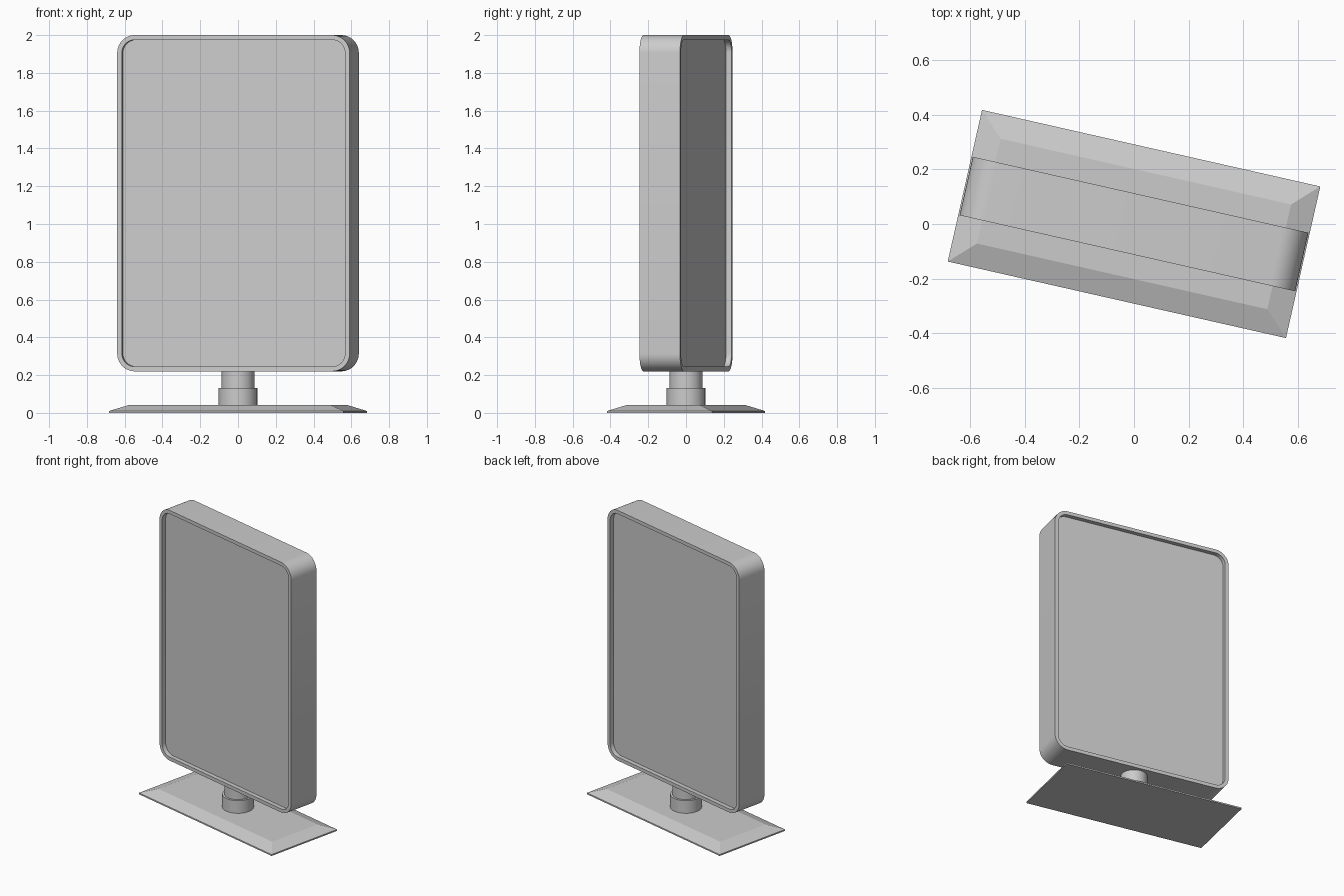
import bpy, bmesh, math

if "Cube" in bpy.data.objects:
    bpy.data.objects.remove(bpy.data.objects["Cube"])

YAW = math.radians(-12.75)
SEG = 10  # segments per rounded corner


def rounded_rect(w, h, r, seg):
    """Outline of a rounded rectangle; seg = 0 gives plain corners."""
    pts = []
    for i, (sx, sz) in enumerate([(1, 1), (-1, 1), (-1, -1), (1, -1)]):
        for k in range(seg + 1):
            a = math.pi / 2 * (i + (k / seg if seg else 0))
            dx, dz = (r * math.cos(a), r * math.sin(a)) if seg else (0, 0)
            pts.append((sx * (w / 2 - r) + dx, sz * (h / 2 - r) + dz))
    return pts


def loft(name, loops, smooth=True):
    """Skin a list of matching point loops and cap both ends."""
    bm = bmesh.new()
    rings = [[bm.verts.new(p) for p in loop] for loop in loops]
    for a, b in zip(rings, rings[1:]):
        n = len(a)
        for i in range(n):
            j = (i + 1) % n
            bm.faces.new((a[i], a[j], b[j], b[i]))
    bm.faces.new(rings[0])
    bm.faces.new(rings[-1])
    bmesh.ops.recalc_face_normals(bm, faces=bm.faces)
    me = bpy.data.meshes.new(name)
    bm.to_mesh(me)
    bm.free()
    ob = bpy.data.objects.new(name, me)
    bpy.context.collection.objects.link(ob)
    ob.rotation_euler.z = YAW
    if smooth:
        bpy.ops.object.select_all(action='DESELECT')
        ob.select_set(True)
        bpy.context.view_layer.objects.active = ob
        bpy.ops.object.shade_smooth_by_angle(angle=math.radians(30))
    return ob


# Base plate with wide chamfered top
base_loops = []
for w, d, z in [(1.272, 0.57, 0), (1.272, 0.57, 0.01), (1.092, 0.394, 0.042)]:
    base_loops.append([(x, y, z) for x, y in rounded_rect(w, d, 0, 0)])
loft("base_plate", base_loops, smooth=False)

# Stepped round post
post = []
for r, z in [(0.102, 0.03), (0.102, 0.132), (0.087, 0.132), (0.087, 0.23)]:
    post.append([(r * math.cos(t * math.tau / 48), r * math.sin(t * math.tau / 48), z)
                 for t in range(48)])
loft("post", post)

# Display housing with a recessed screen on both faces
W, H, T, R = 1.262, 1.78, 0.22, 0.095
RIM, DEPTH, ZC = 0.025, 0.03, 1.11
housing = []
for inset, y in [(RIM, -T / 2 + DEPTH), (RIM, -T / 2), (0, -T / 2),
                 (0, T / 2), (RIM, T / 2), (RIM, T / 2 - DEPTH)]:
    outline = rounded_rect(W - 2 * inset, H - 2 * inset, R - inset, SEG)
    housing.append([(x, y, z + ZC) for x, z in outline])
loft("display_housing", housing)
